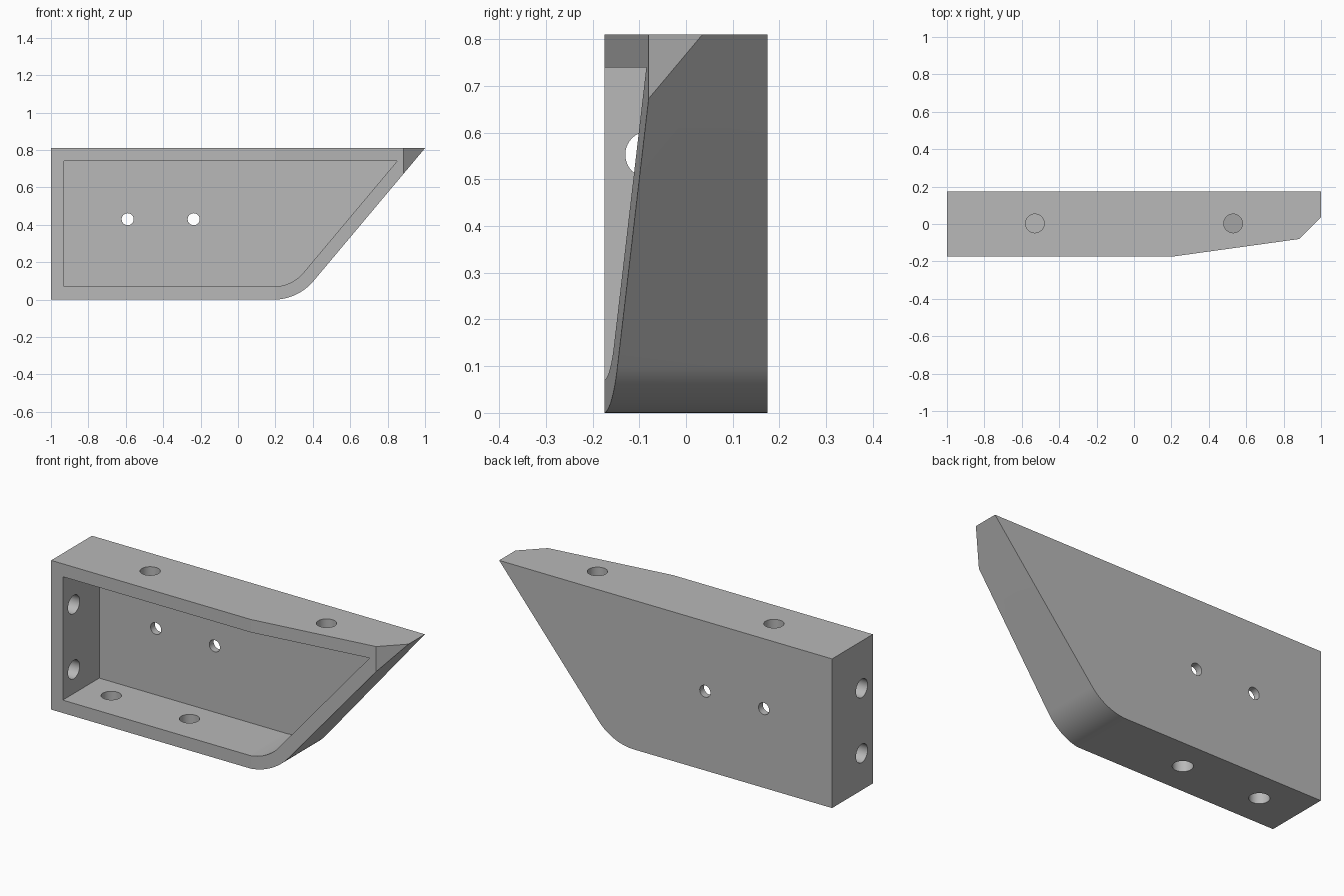
import bpy
import bmesh
from math import radians, sin, cos, tan
from mathutils import Matrix, Vector

cube = bpy.data.objects.get("Cube")
if cube:
    bpy.data.objects.remove(cube, do_unlink=True)

HEIGHT, HALF_DEPTH, WALL = 0.81, 0.175, 0.07
SLOPE = radians(50)
RADIUS = 0.28

grey = bpy.data.materials.new("plain_grey")
grey.use_nodes = True
grey.diffuse_color = (0.48, 0.48, 0.48, 1)
grey.node_tree.nodes["Principled BSDF"].inputs["Base Color"].default_value = grey.diffuse_color


def add_object(name, bm):
    bmesh.ops.recalc_face_normals(bm, faces=bm.faces)
    mesh = bpy.data.meshes.new(name)
    bm.to_mesh(mesh)
    bm.free()
    mesh.materials.append(grey)
    obj = bpy.data.objects.new(name, mesh)
    bpy.context.collection.objects.link(obj)
    return obj


def prism(name, points, offset):
    """Extrude a flat outline along the offset vector."""
    bm = bmesh.new()
    face = bm.faces.new([bm.verts.new(p) for p in points])
    new = bmesh.ops.extrude_face_region(bm, geom=[face], use_keep_orig=True)["geom"]
    verts = [g for g in new if isinstance(g, bmesh.types.BMVert)]
    bmesh.ops.translate(bm, verts=verts, vec=offset)
    return add_object(name, bm)


def outline(inset, y, steps=18):
    """Side outline: square end, rounded lower corner, sloping end."""
    r = RADIUS - inset
    cx = 1 - HEIGHT / tan(SLOPE) - RADIUS * tan(SLOPE / 2)
    angles = [SLOPE * i / steps for i in range(steps + 1)]
    arc = [(cx + r * sin(a), y, RADIUS - r * cos(a)) for a in angles]
    top = HEIGHT - inset
    tip = 1 - inset / tan(SLOPE) - inset / sin(SLOPE)
    return [(inset - 1, y, inset)] + arc + [(tip, y, top), (inset - 1, y, top)]


def drill(name, centre, axis, radius, length):
    bm = bmesh.new()
    turn = Vector((0, 0, 1)).rotation_difference(Vector(axis)).to_matrix().to_4x4()
    bmesh.ops.create_cone(bm, cap_ends=True, segments=80, radius1=radius, radius2=radius,
                          depth=length, matrix=Matrix.Translation(centre) @ turn)
    return add_object(name, bm)


def combine(obj, cutter, operation):
    mod = obj.modifiers.new("cut", "BOOLEAN")
    mod.operation, mod.solver, mod.object = operation, "EXACT", cutter
    graph = bpy.context.evaluated_depsgraph_get()
    mesh = bpy.data.meshes.new_from_object(obj.evaluated_get(graph))
    obj.modifiers.clear()
    obj.data = mesh
    bpy.data.objects.remove(cutter, do_unlink=True)


# Body with sloping end
body = prism("bracket_body", outline(0, -0.3), (0, HALF_DEPTH + 0.3, 0))

# Tapered front and chamfered tip
plan = [(-1.1, -HALF_DEPTH), (0.2, -HALF_DEPTH), (0.885, -0.08),
        (1.1, 0.135), (1.1, 0.3), (-1.1, 0.3)]
combine(body, prism("plan_shape", [(x, y, -0.1) for x, y in plan], (0, 0, 1)), "INTERSECT")

# Open pocket in the front
combine(body, prism("pocket", outline(WALL, -0.4), (0, 0.538, 0)), "DIFFERENCE")

# Holes through the top, bottom, end and back walls
holes = [((x, 0.003, HEIGHT), (0, 0, 1), 0.05) for x in (-0.53, 0.53)]
holes += [((x, 0.005, 0), (0, 0, 1), 0.05) for x in (-0.765, -0.295)]
holes += [((-1, -0.08, z), (1, 0, 0), 0.05) for z in (0.2, 0.553)]
holes += [((x, HALF_DEPTH, 0.43), (0, 1, 0), 0.032) for x in (-0.59, -0.237)]
for centre, axis, radius in holes:
    combine(body, drill("drill", centre, axis, radius, 0.2), "DIFFERENCE")

# Smooth curved walls, crisp edges
bpy.ops.object.select_all(action="DESELECT")
body.select_set(True)
bpy.context.view_layer.objects.active = body
bpy.ops.object.shade_smooth_by_angle(angle=radians(6))
